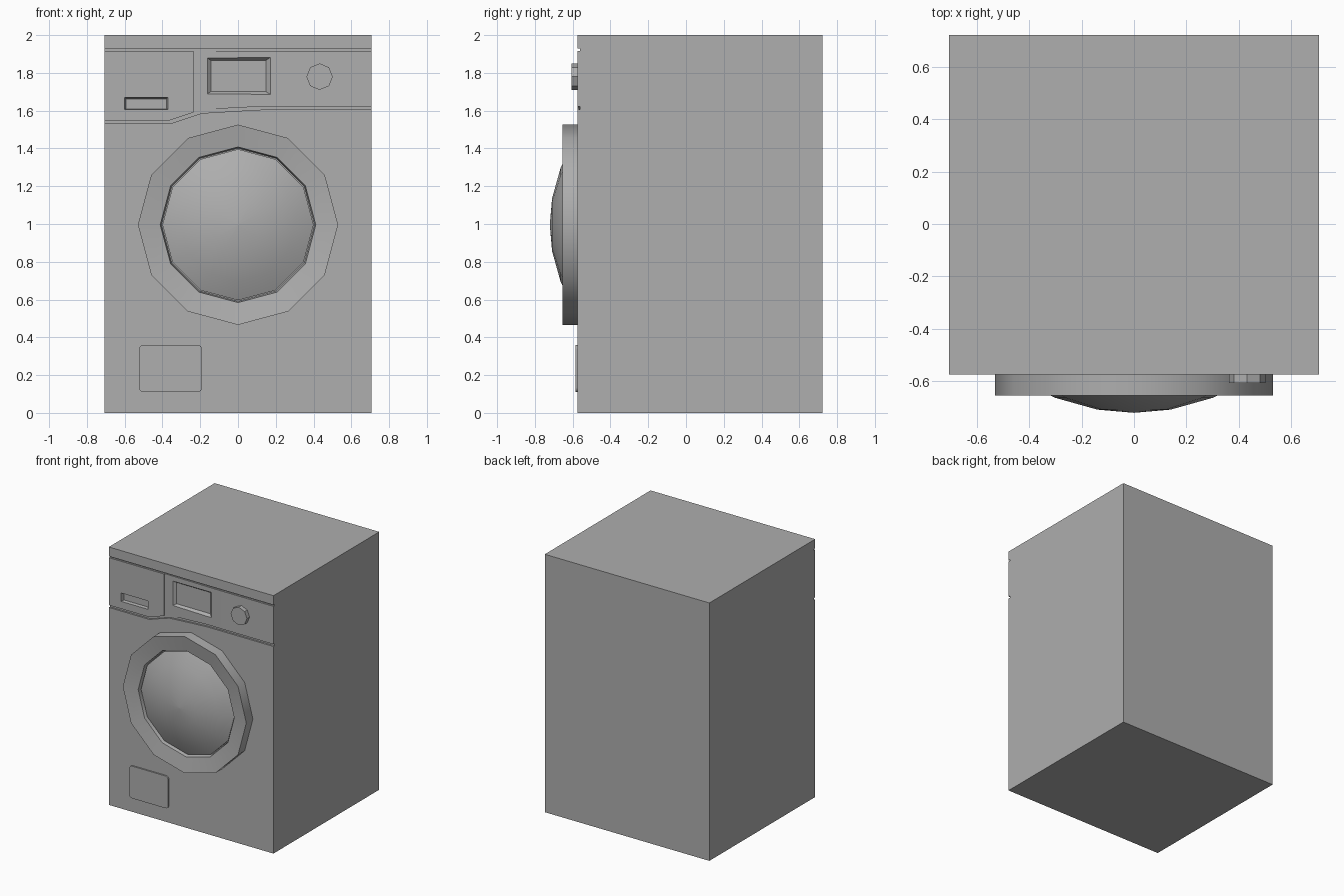
import bpy
import bmesh
from math import sin, cos, pi, sqrt, radians

if "Cube" in bpy.data.objects:
    bpy.data.objects.remove(bpy.data.objects["Cube"])

grey = bpy.data.materials.new("mid_grey")
grey.use_nodes = True
grey.diffuse_color = (0.425, 0.425, 0.425, 1)
grey.node_tree.nodes["Principled BSDF"].inputs["Base Color"].default_value = grey.diffuse_color

FRONT, BACK, HALF_W, HEIGHT = -0.574, 0.722, 0.706, 2.0


def loft(name, sections):
    """Skin a closed solid through (outline, y) sections; outlines hold (x, z) points."""
    bm = bmesh.new()
    rings = [[bm.verts.new((x, y, z)) for x, z in outline] for outline, y in sections]
    n = len(rings[0])
    for a, b in zip(rings, rings[1:]):
        for i in range(n):
            j = (i + 1) % n
            bm.faces.new((a[i], a[j], b[j], b[i]))
    bm.faces.new(rings[0])
    bm.faces.new(rings[-1])
    bmesh.ops.recalc_face_normals(bm, faces=bm.faces[:])
    mesh = bpy.data.meshes.new(name)
    bm.to_mesh(mesh)
    bm.free()
    mesh.materials.append(grey)
    obj = bpy.data.objects.new(name, mesh)
    bpy.context.collection.objects.link(obj)
    return obj


def rect(x0, x1, z0, z1):
    return [(x0, z0), (x1, z0), (x1, z1), (x0, z1)]


def circle(r, sides, cx=0, cz=0):
    return [(cx + r * sin(2 * pi * i / sides), cz + r * cos(2 * pi * i / sides))
            for i in range(sides)]


def rounded_rect(x0, x1, z0, z1, r, steps=4):
    corners = [(x1 - r, z1 - r), (x0 + r, z1 - r), (x0 + r, z0 + r), (x1 - r, z0 + r)]
    return [(cx + r * cos(pi / 2 * (k + s / steps)), cz + r * sin(pi / 2 * (k + s / steps)))
            for k, (cx, cz) in enumerate(corners) for s in range(steps + 1)]


def activate(obj):
    bpy.ops.object.select_all(action='DESELECT')
    obj.select_set(True)
    bpy.context.view_layer.objects.active = obj


def cut(target, cutter):
    mod = target.modifiers.new("cut", 'BOOLEAN')
    mod.operation, mod.solver, mod.object = 'DIFFERENCE', 'EXACT', cutter
    activate(target)
    bpy.ops.object.modifier_apply(modifier=mod.name)
    bpy.data.objects.remove(cutter)


def smooth(obj):
    activate(obj)
    bpy.ops.object.shade_smooth_by_angle(angle=radians(40))


# Cabinet
cabinet = loft("cabinet", [(rect(-HALF_W, HALF_W, 0, HEIGHT), FRONT),
                           (rect(-HALF_W, HALF_W, 0, HEIGHT), BACK)])
AHEAD, GROOVE = FRONT - 0.05, FRONT + 0.014

# Control panel sinks slightly beside the detergent drawer
panel = [(-0.235, 1.586), (0.25, 1.614), (0.25, 1.922), (-0.235, 1.922)]
cut(cabinet, loft("panel_cutter", [(panel, AHEAD), (panel, FRONT),
                                   (rect(-0.235, -0.233, 1.586, 1.922), FRONT + 0.008)]))

# Seam under the lid
lid_seam = rect(-0.8, 0.8, 1.917, 1.928)
cut(cabinet, loft("lid_seam_cutter", [(lid_seam, AHEAD), (lid_seam, GROOVE)]))

# Stepped seam below the control panel
low = [(-0.8, 1.531), (-0.36, 1.531), (-0.19, 1.587), (0.01, 1.599), (0.14, 1.606), (0.8, 1.606)]
high = [(-0.8, 1.549), (-0.36, 1.549), (-0.19, 1.606), (0.01, 1.616), (0.14, 1.623), (0.8, 1.623)]
wave = low + high[::-1]
cut(cabinet, loft("panel_seam_cutter", [(wave, AHEAD), (wave, GROOVE)]))

# Display recess with sloping walls
opening = rect(-0.17, 0.174, 1.685, 1.883)
cut(cabinet, loft("display_cutter", [(opening, AHEAD), (opening, FRONT),
                                     (rect(-0.143, 0.147, 1.701, 1.866), FRONT + 0.025)]))

# Drawer grip recess
grip = rect(-0.6, -0.37, 1.606, 1.671)
cut(cabinet, loft("grip_cutter", [(grip, AHEAD), (grip, FRONT),
                                  (rect(-0.592, -0.378, 1.61, 1.663), FRONT + 0.025)]))

# Door ring: outer wall, funnel face and inner lip
DOOR_Z = 0.996
ring_profile = [(0.53, FRONT + 0.005), (0.53, -0.655), (0.412, -0.635), (0.405, -0.6)]
smooth(loft("door_ring", [(circle(r, 12, 0, DOOR_Z), y) for r, y in ring_profile]))

# Domed door glass
SPHERE, TIP = 0.82, -0.721
dome = [(circle(r, 12, 0, DOOR_Z), TIP + SPHERE - sqrt(SPHERE ** 2 - r ** 2))
        for r in (0.4, 0.3, 0.14, 0.002)]
dome.insert(0, (circle(0.4, 12, 0, DOOR_Z), -0.595))
smooth(loft("door_glass", dome))

# Programme knob
knob = circle(0.07, 8, 0.432, 1.78)
loft("programme_knob", [(knob, FRONT + 0.005), (knob, -0.607)])

# Filter hatch
hatch = rounded_rect(-0.524, -0.19, 0.11, 0.36, 0.024)
smooth(loft("filter_hatch", [(hatch, FRONT + 0.005), (hatch, FRONT - 0.011)]))
